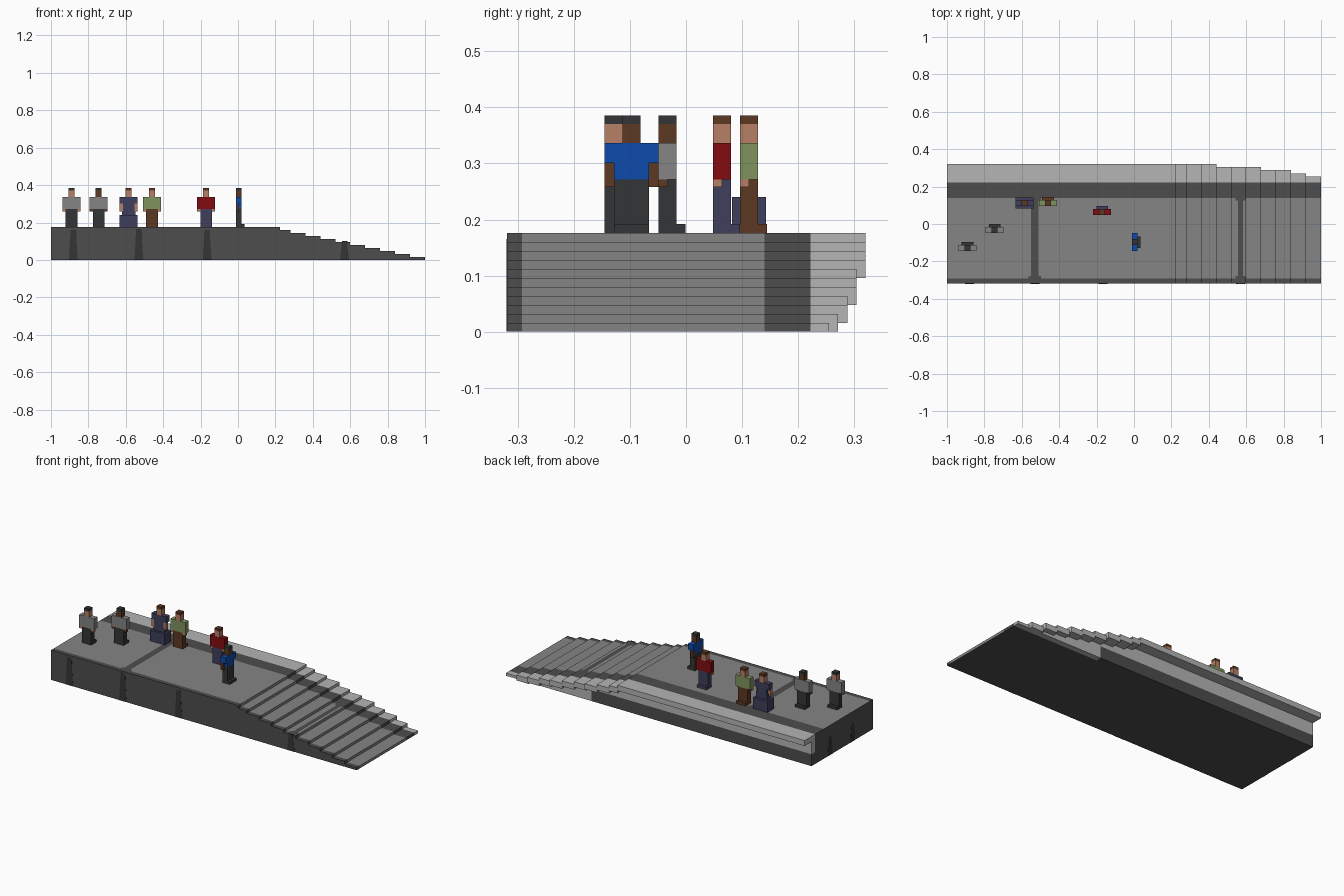
import bpy, bmesh, math
from mathutils import Matrix

if "Cube" in bpy.data.objects:
    bpy.data.objects.remove(bpy.data.objects["Cube"], do_unlink=True)


def lin(c):
    c /= 255
    return c / 12.92 if c <= 0.04045 else ((c + 0.055) / 1.055) ** 2.4


def material(name, rgb):
    m = bpy.data.materials.new(name)
    col = [lin(c) for c in rgb] + [1]
    m.diffuse_color = col
    m.use_nodes = True
    m.node_tree.nodes["Principled BSDF"].inputs["Base Color"].default_value = col
    return m


LIGHT = material("light stone", (181, 181, 181))
GREY = material("mid grey", (133, 133, 133))
DARK = material("dark grey", (77, 77, 77))
CHAR = material("charcoal", (52, 53, 54))
SKIN = material("light skin", (182, 128, 102))
BROWN = material("brown", (93, 57, 34))
NAVY = material("navy", (62, 62, 92))
GREEN = material("sage green", (128, 147, 94))
RED = material("red", (130, 12, 18))
BLUE = material("blue", (14, 75, 172))


def finish(name, bm, mats, rule=None):
    bmesh.ops.recalc_face_normals(bm, faces=bm.faces)
    bm.normal_update()
    if rule:
        for f in bm.faces:
            f.material_index = rule(f.calc_center_median(), f.normal)
    me = bpy.data.meshes.new(name)
    bm.to_mesh(me)
    bm.free()
    for m in mats:
        me.materials.append(m)
    ob = bpy.data.objects.new(name, me)
    bpy.context.collection.objects.link(ob)
    return ob


def add_box(bm, x0, x1, y0, y1, z0, z1):
    mat = Matrix.Translation(((x0 + x1) / 2, (y0 + y1) / 2, (z0 + z1) / 2)) \
        @ Matrix.Diagonal((x1 - x0, y1 - y0, z1 - z0, 1))
    bmesh.ops.create_cube(bm, size=1, matrix=mat)


def boxes(name, mat, dims, place=Matrix()):
    bm = bmesh.new()
    for d in dims:
        add_box(bm, *d)
    bm.transform(place)
    return finish(name, bm, [mat])


def prism(name, profile, ys, mats, rule=None):
    """Extrude an (x, z) profile along y, with a ring of vertices at every y."""
    bm = bmesh.new()
    rings = [[bm.verts.new((x, y, z)) for x, z in profile] for y in ys]
    n = len(profile)
    for a, b in zip(rings, rings[1:]):
        for i in range(n):
            j = (i + 1) % n
            bm.faces.new((a[i], a[j], b[j], b[i]))
    bm.faces.new(rings[0])
    bm.faces.new(rings[-1])
    return finish(name, bm, mats, rule)


# Step layout: eleven levels, falling toward +x
U = 0.016
ENDS = [0.225] + [0.2 + 0.08 * k for k in range(1, 11)]
STARTS = [-1] + ENDS[:-1]
TOPS = [0.176 - U * k for k in range(11)]
BANDS = [(-0.53, 0.02), (0.57, 0.013)]      # dark joints across the paving
R = 0.013                                   # notched corner of each panel


def stair_line(cuts=()):
    pts = []
    for x0, x1, z in zip(STARTS, ENDS, TOPS):
        pts += [(x, z) for x in [x0] + [c for c in cuts if x0 < c < x1] + [x1]]
    return pts


# Platform and steps, with dark borders and joints cut into the paving
cuts = sorted(c + s for c, h in BANDS for s in (-h - R, -h, h, h + R))


def paving(c, n):
    if n.z < -0.5 or abs(n.y) > 0.5 or n.x < -0.5:
        return 1
    if c.y < -0.292 or c.y > 0.14:
        return 1
    if n.z > 0.5:
        edge = c.y < -0.277 or c.y > 0.125
        for x, h in BANDS:
            if abs(c.x - x) < h + (R if edge else 0):
                return 1
    return 0


prism("platform_steps", stair_line(cuts) + [(1, 0), (-1, 0)],
      [-0.319, -0.292, -0.277, 0.125, 0.14, 0.222], [GREY, DARK], paving)

# Rear kerb wall, its dark footing and the overhanging ledge slabs
prism("kerb_wall", stair_line() + [(1, 0), (0.44, 0), (0.44, 0.07), (-1, 0.07)],
      [0.222, 0.255], [LIGHT])
boxes("kerb_footing", DARK, [(-1, 0.44, 0.222, 0.255, 0, 0.07)])
OUT = [0.32] * 4 + [0.304] * 3 + [0.288] * 2 + [0.271]
boxes("kerb_ledge", LIGHT, [(x0, x1, 0.255, y, z - 2 * U, z)
                            for x0, x1, y, z in zip(STARTS, ENDS, OUT, TOPS)])

# Dark tapered stains on the front wall
for i, (x, h) in enumerate([(-0.88, 0.16), (-0.53, 0.165), (-0.165, 0.16), (0.57, 0.1)]):
    prism(f"front_stain_{i + 1}",
          [(x - 0.024, 0), (x + 0.024, 0), (x + 0.017, h * 0.6), (x + 0.015, h),
           (x - 0.015, h), (x - 0.018, h * 0.6)], [-0.32, -0.318], [CHAR])

# Matching stains on the left-hand end wall
for i, y in enumerate((-0.13, 0.08)):
    ob = prism(f"end_stain_{i + 1}",
               [(-0.022, 0), (0.022, 0), (0.016, 0.08), (0.006, 0.11), (-0.008, 0.11),
                (-0.016, 0.08)], [-0.001, 0.001], [CHAR])
    ob.matrix_world = Matrix.Translation((-1, y, 0)) @ Matrix.Rotation(math.pi / 2, 4, 'Z')

# People: blocky figures facing +y before turning
G = 0.176
D = U                                       # half depth of a body


def person(name, x, y, skin, hair, shirt, legs, turn=0, bare=0.0, seated=False):
    place = Matrix.Translation((x, y, G)) @ Matrix.Rotation(turn, 4, 'Z')

    def part(label, mat, dims):
        boxes(f"{name}_{label}", mat, dims, place)

    part("head", skin, [(-D, D, -D, D, 0.16, 0.194)])
    part("hair", hair, [(-D, D, -D, D, 0.194, 0.209)])
    low = 0.095 + bare                      # lower end of the sleeves
    part("shirt", shirt, [(-0.031, 0.031, -D, D, 0.095, 0.16)] +
         [(a, b, -D, D, low, 0.16) for a, b in ((-0.048, -0.031), (0.031, 0.048))])
    part("hands", skin, [(a, b, -D, 0, 0.082, low)
                         for a, b in ((-0.048, -0.031), (0.031, 0.048))])
    if seated:
        part("lap", legs, [(-0.048, 0.048, -0.03, 0.031, 0, 0.064),
                           (-0.036, 0.036, -D, D, 0.064, 0.095)])
    else:
        part("trousers", legs, [(-0.031, 0.031, -D, D, 0, 0.095)])
        part("shoes", legs, [(-0.031, 0.031, D, 2 * D, 0, 0.016)])


person("grey_shirt_man", -0.89, -0.129, SKIN, CHAR, GREY, CHAR)
person("grey_shirt_woman", -0.745, -0.033, BROWN, CHAR, GREY, CHAR)
person("seated_woman", -0.585, 0.112, SKIN, BROWN, NAVY, NAVY, bare=0.03, seated=True)
person("green_shirt_woman", -0.46, 0.112, SKIN, BROWN, GREEN, BROWN)
person("red_shirt_man", -0.17, 0.064, SKIN, BROWN, RED, NAVY)
person("blue_shirt_man", 0.004, -0.097, BROWN, CHAR, BLUE, CHAR, turn=-math.pi / 2, bare=0.03)
